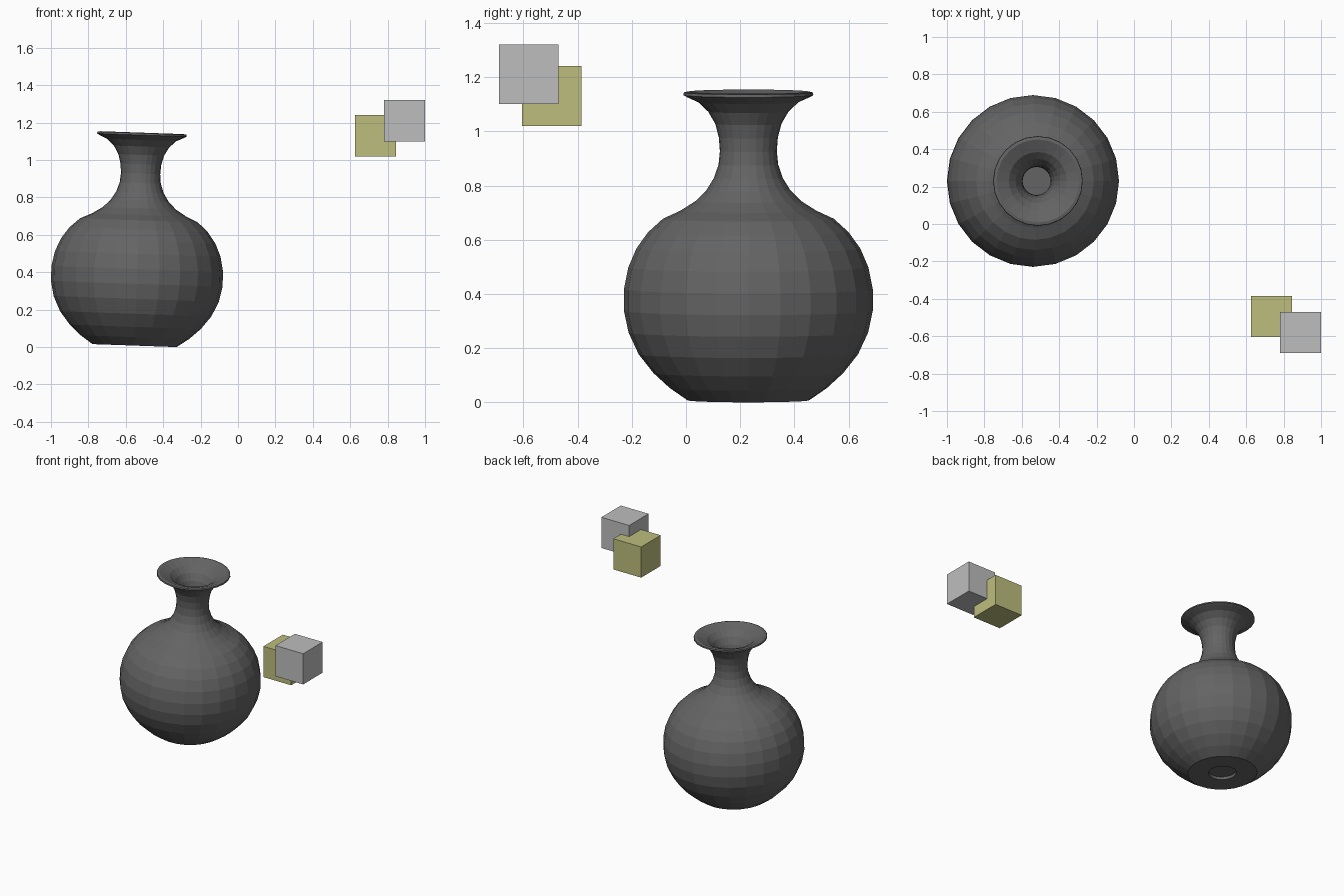
import bpy
import bmesh
from math import pi, radians
from mathutils import Vector

old = bpy.data.objects.get("Cube")
if old:
    bpy.data.objects.remove(old, do_unlink=True)


def material(name, rgb):
    mat = bpy.data.materials.new(name)
    mat.use_nodes = True
    mat.diffuse_color = (*rgb, 1)
    mat.node_tree.nodes["Principled BSDF"].inputs["Base Color"].default_value = (*rgb, 1)
    return mat


def add_object(name, bm, mat, location):
    mesh = bpy.data.meshes.new(name)
    bm.to_mesh(mesh)
    bm.free()
    mesh.materials.append(mat)
    obj = bpy.data.objects.new(name, mesh)
    obj.location = location
    bpy.context.collection.objects.link(obj)
    return obj


def lathe(profile, sides):
    """Revolve (radius, height) points around z."""
    bm = bmesh.new()
    verts = [bm.verts.new((r, 0, z)) for r, z in profile]
    edges = [bm.edges.new(pair) for pair in zip(verts, verts[1:])]
    bmesh.ops.spin(bm, geom=verts + edges, cent=(0, 0, 0), axis=(0, 0, 1),
                   angle=2 * pi, steps=sides, use_merge=True)
    bmesh.ops.remove_doubles(bm, verts=bm.verts, dist=0.0005)
    bmesh.ops.recalc_face_normals(bm, faces=bm.faces)
    return bm


def cube(name, mat, centre, size=0.22):
    bm = bmesh.new()
    bmesh.ops.create_cube(bm, size=size)
    return add_object(name, bm, mat, Vector(centre))


charcoal = material("charcoal", (0.127, 0.127, 0.127))
silver = material("silver grey", (0.515, 0.515, 0.515))
olive = material("olive yellow", (0.515, 0.515, 0.21))

# Vase: recessed foot, round belly, narrow neck, flared rim, hollow inside
foot = [(0, 0.02), (0.09, 0.02), (0.09, 0), (0.225, 0)]
belly = [(0.29, 0.045), (0.35, 0.1), (0.405, 0.17), (0.442, 0.25), (0.459, 0.33),
         (0.459, 0.41), (0.443, 0.49), (0.413, 0.56), (0.37, 0.62), (0.315, 0.67)]
neck = [(0.25, 0.7), (0.195, 0.735), (0.155, 0.775), (0.127, 0.82), (0.11, 0.87),
        (0.105, 0.92), (0.109, 0.97), (0.122, 1.02), (0.148, 1.065), (0.185, 1.1)]
rim = [(0.225, 1.118), (0.24, 1.126), (0.238, 1.136), (0.222, 1.139)]
throat = [(r - 0.03, z + 0.012) for r, z in reversed(neck)]
hollow = [(r - 0.03, z) for r, z in reversed(belly)] + [(0.2, 0.035), (0, 0.035)]

vase = add_object("vase", lathe(foot + belly + neck + rim + throat + hollow, 24),
                  charcoal, (-0.553, 0.23, 0.008))
vase.rotation_euler.y = radians(2)

# Pair of overlapping floating cubes
cube("grey_cube", silver, (0.89, -0.58, 1.21))
cube("yellow_cube", olive, (0.735, -0.495, 1.13))
